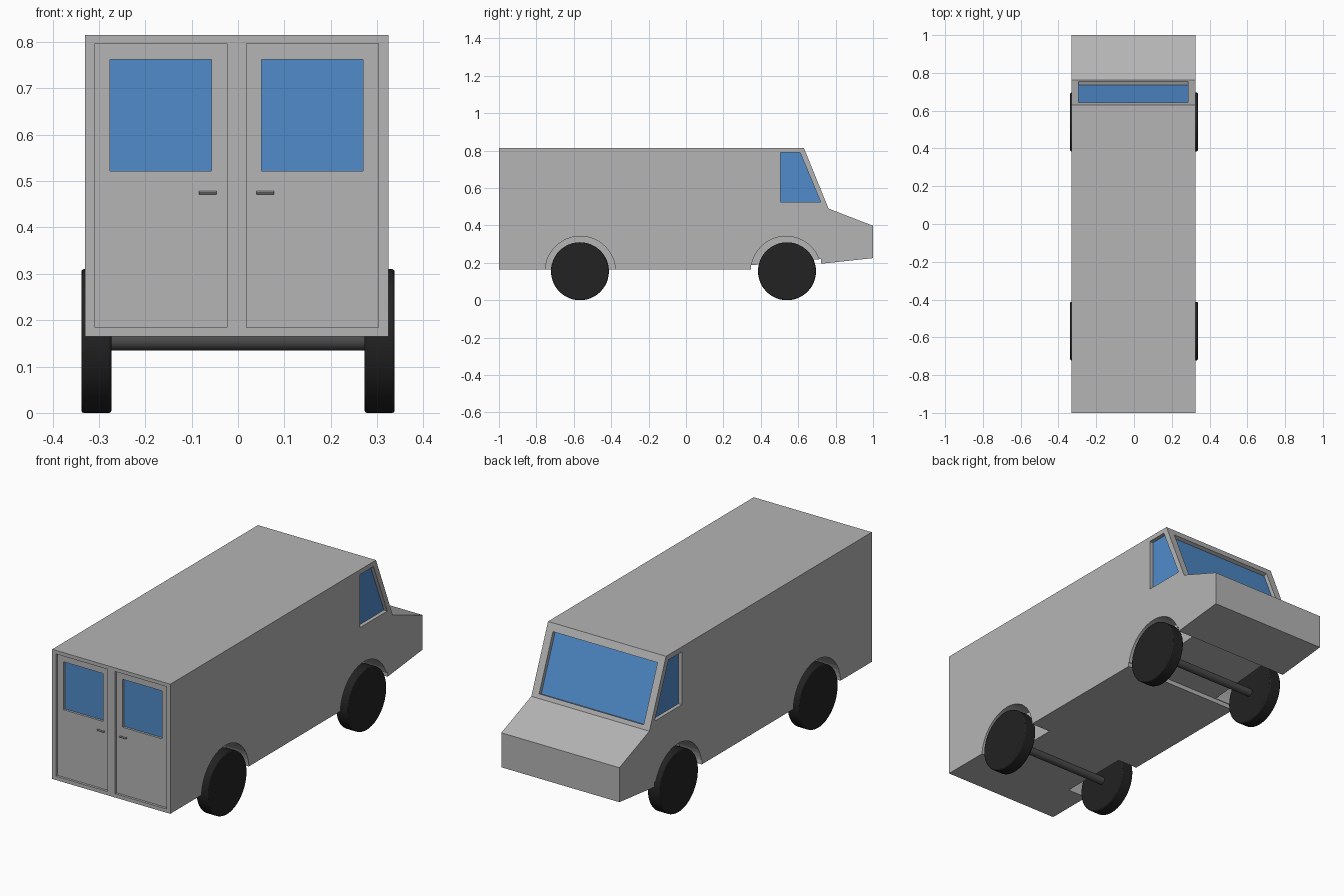
import bpy, math

if "Cube" in bpy.data.objects:
    bpy.data.objects.remove(bpy.data.objects["Cube"])

CX = -0.003            # centre line of the body
HW = 0.3275            # half width of the body


def material(name, rgb):
    m = bpy.data.materials.new(name)
    m.diffuse_color = (*rgb, 1)
    m.use_nodes = True
    m.node_tree.nodes["Principled BSDF"].inputs["Base Color"].default_value = m.diffuse_color
    return m


grey = material("grey paint", (0.46, 0.46, 0.46))
blue = material("blue glass", (0.08, 0.26, 0.60))
black = material("black rubber", (0.016, 0.016, 0.016))
steel = material("dark steel", (0.07, 0.07, 0.07))


def prism(name, outline, x0, x1, mat):
    """Extrude a (y, z) outline from x0 to x1."""
    n = len(outline)
    verts = [(x, y, z) for x in (x0, x1) for y, z in outline]
    faces = [tuple(range(n))[::-1], tuple(range(n, 2 * n))]
    faces += [(i, (i + 1) % n, (i + 1) % n + n, i + n) for i in range(n)]
    mesh = bpy.data.meshes.new(name)
    mesh.from_pydata(verts, [], faces)
    mesh.materials.append(mat)
    ob = bpy.data.objects.new(name, mesh)
    bpy.context.collection.objects.link(ob)
    # make the normals consistent
    import bmesh
    bm = bmesh.new()
    bm.from_mesh(mesh)
    bmesh.ops.recalc_face_normals(bm, faces=bm.faces)
    bm.to_mesh(mesh)
    bm.free()
    return ob


def rect(y0, y1, z0, z1):
    return [(y0, z0), (y1, z0), (y1, z1), (y0, z1)]


def circle(y, z, r, n):
    return [(y + r * math.cos(2 * math.pi * i / n), z + r * math.sin(2 * math.pi * i / n))
            for i in range(n)]


def activate(ob):
    bpy.ops.object.select_all(action='DESELECT')
    ob.select_set(True)
    bpy.context.view_layer.objects.active = ob


def cut(target, outline, x0, x1):
    """Subtract a prism from the target."""
    tool = prism("cutter", outline, x0, x1, grey)
    mod = target.modifiers.new("cut", 'BOOLEAN')
    mod.operation, mod.solver, mod.object = 'DIFFERENCE', 'EXACT', tool
    activate(target)
    bpy.ops.object.modifier_apply(modifier=mod.name)
    bpy.data.objects.remove(tool)


def smooth(ob):
    activate(ob)
    bpy.ops.object.shade_smooth_by_angle(angle=math.radians(30))


# Body shell with raised floor between the front wheels
body = prism("body", [(-1, 0.165), (-1, 0.815), (0.63, 0.815), (0.762, 0.49), (1, 0.398),
                      (1, 0.225), (0.722, 0.195), (0.722, 0.22), (0.347, 0.187), (0.347, 0.165)],
             CX - HW, CX + HW, grey)

# Windscreen frame: points along the slope, pushed in by a depth
SY, SZ = 0.132, -0.325
LEN = math.hypot(SY, SZ)


def slope(t, depth):
    return (0.63 + SY * t + SZ / LEN * depth, 0.815 + SZ * t - SY / LEN * depth)


cut(body, [slope(0.11, -0.05), slope(0.94, -0.05), slope(0.94, 0.02), slope(0.11, 0.02)],
    CX - 0.29, CX + 0.29)
prism("windscreen", [slope(0.11, 0.019), slope(0.94, 0.019), slope(0.94, 0.024), slope(0.11, 0.024)],
      CX - 0.29, CX + 0.29, blue)

side_window = [(0.505, 0.525), (0.72, 0.525), (0.61, 0.79), (0.505, 0.79)]
for s, side in ((-1, "left"), (1, "right")):
    def span(a, b):
        return sorted((CX + s * a, CX + s * b))

    # Wheel arches
    for y in (-0.565, 0.535):
        cut(body, circle(y, 0.154, 0.188, 48), *span(HW - 0.11, HW + 0.05))
    # Cab side windows
    cut(body, side_window, *span(HW - 0.02, HW + 0.05))
    prism(side + "_cab_window", side_window, *span(HW - 0.024, HW - 0.019), blue)
    # Rear doors: recessed panel, deeper glass and a pull handle
    cut(body, rect(-1.05, -0.988, 0.184, 0.797), *span(0.021, 0.306))
    cut(body, rect(-1.05, -0.976, 0.522, 0.762), *span(0.054, 0.273))
    prism(side + "_door_window", rect(-0.977, -0.972, 0.522, 0.762), *span(0.054, 0.273), blue)
    prism(side + "_door_handle", [(-0.996, 0.479), (-0.999, 0.475), (-0.995, 0.471), (-0.992, 0.476)],
          *span(0.043, 0.081), grey)
    for a in (0.046, 0.074):
        prism(side + "_handle_post", rect(-0.995, -0.986, 0.472, 0.477), *span(a, a + 0.004), grey)

# Wheels and axles
for y, end in ((-0.567, "rear"), (0.54, "front")):
    smooth(prism(end + "_axle", circle(y, 0.155, 0.02, 24), -0.29, 0.29, steel))
    for s, side in ((-1, "left"), (1, "right")):
        wheel = prism(end + "_" + side + "_wheel", circle(y, 0.155, 0.155, 48),
                      *sorted((s * 0.273, s * 0.338)), black)
        mod = wheel.modifiers.new("soft edge", 'BEVEL')
        mod.width, mod.segments, mod.limit_method = 0.005, 2, 'ANGLE'
        smooth(wheel)
